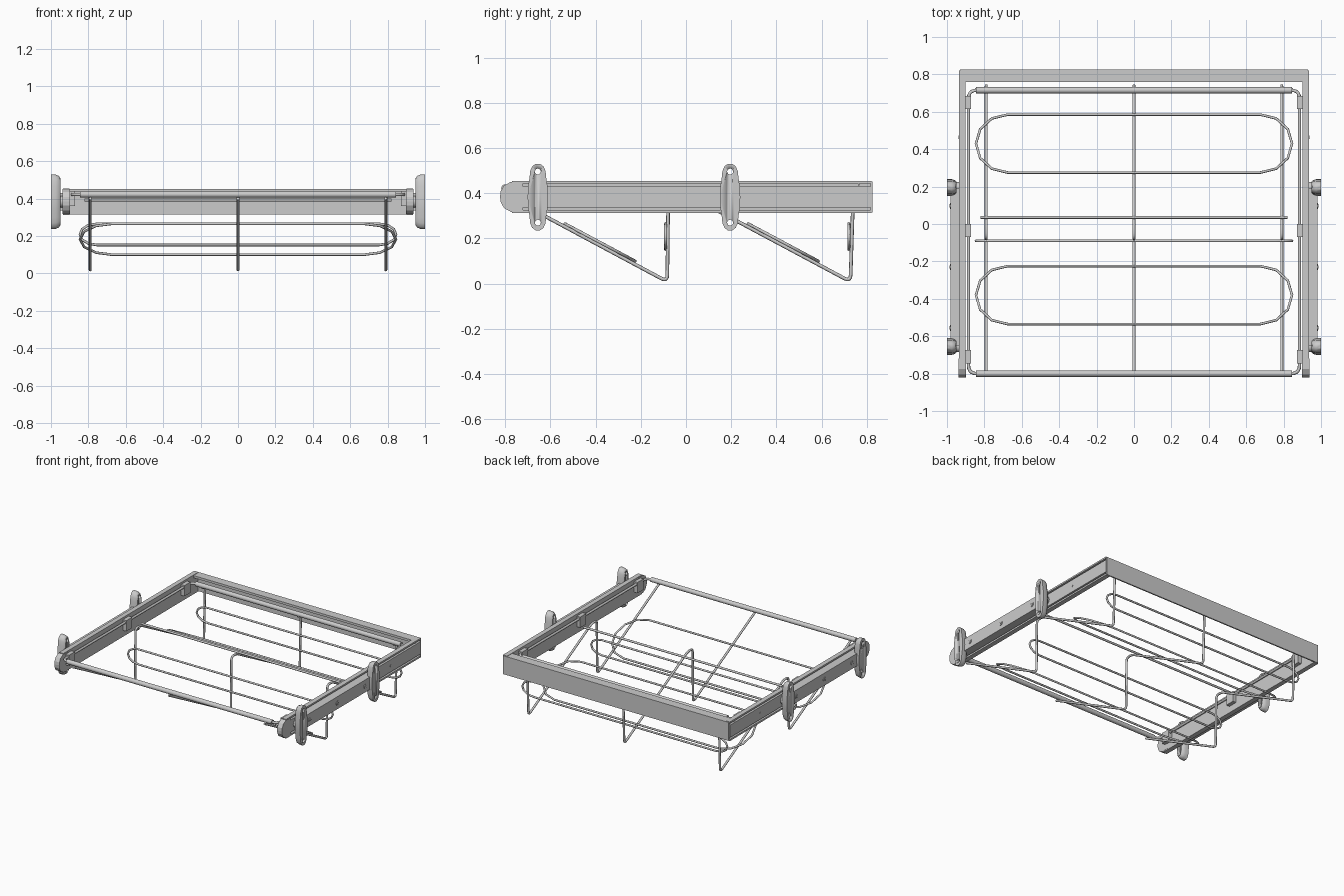
import bpy, bmesh, math
from mathutils import Vector

if "Cube" in bpy.data.objects:
    bpy.data.objects.remove(bpy.data.objects["Cube"])


def finish(name, bm, smooth=False):
    bmesh.ops.recalc_face_normals(bm, faces=bm.faces)
    me = bpy.data.meshes.new(name)
    bm.to_mesh(me)
    bm.free()
    ob = bpy.data.objects.new(name, me)
    bpy.context.collection.objects.link(ob)
    if smooth:
        for o in bpy.context.selected_objects:
            o.select_set(False)
        ob.select_set(True)
        bpy.context.view_layer.objects.active = ob
        bpy.ops.object.shade_smooth_by_angle(angle=math.radians(35))
    return ob


def loft(name, rings, smooth=False):
    """Closed rings of equal length joined into a capped solid."""
    bm = bmesh.new()
    vs = [[bm.verts.new(p) for p in r] for r in rings]
    n = len(vs[0])
    for a, b in zip(vs, vs[1:]):
        for i in range(n):
            bm.faces.new((a[i], a[(i + 1) % n], b[(i + 1) % n], b[i]))
    bm.faces.new(vs[0][::-1])
    bm.faces.new(vs[-1])
    return finish(name, bm, smooth)


def box(name, x0, x1, y0, y1, z0, z1):
    ring = lambda y: [(x0, y, z0), (x1, y, z0), (x1, y, z1), (x0, y, z1)]
    return loft(name, [ring(y0), ring(y1)])


def cyl_x(name, x0, x1, y, z, r, n=16):
    ring = lambda x: [(x, y + r * math.cos(2 * math.pi * i / n), z + r * math.sin(2 * math.pi * i / n))
                      for i in range(n)]
    return loft(name, [ring(x0), ring(x1)], True)


def fillet(pts, r, steps=5, closed=False):
    pts = [Vector(p) for p in pts]
    out, n = [], len(pts)
    for i, p in enumerate(pts):
        if not closed and i in (0, n - 1):
            out.append(p)
            continue
        a, b = pts[i - 1] - p, pts[(i + 1) % n] - p
        p0 = p + a.normalized() * min(r, a.length * .45)
        p1 = p + b.normalized() * min(r, b.length * .45)
        for k in range(steps + 1):
            t = k / steps
            out.append(p0 * (1 - t) ** 2 + p * 2 * t * (1 - t) + p1 * t * t)
    return out


def wire(name, pts, r=.008, closed=False):
    cu = bpy.data.curves.new(name, 'CURVE')
    cu.dimensions = '3D'
    cu.bevel_depth = r
    cu.bevel_resolution = 2
    cu.use_fill_caps = True
    sp = cu.splines.new('POLY')
    sp.points.add(len(pts) - 1)
    for q, p in zip(sp.points, pts):
        q.co = (*p, 1)
    sp.use_cyclic_u = closed
    ob = bpy.data.objects.new(name, cu)
    bpy.context.collection.objects.link(ob)
    return ob


def shoe_loop(name, lo, hi, half_len, end):
    """Long loop with rounded ends; lo and hi are its (y, z) edges."""
    mid = [(a + b) / 2 for a, b in zip(lo, hi)]
    half = [(b - a) / 2 for a, b in zip(lo, hi)]
    pts = []
    for side in (1, -1):
        for i in range(7):
            t = -math.pi / 2 + math.pi * i / 6
            s = math.sin(t) * side
            pts.append((side * (half_len - end + end * math.cos(t)),
                        mid[0] + half[0] * s, mid[1] + half[1] * s))
    wire(name, pts, .007, True)


# Sliding side rails with grooved outer faces
rail = [(.900, .312), (.935, .312), (.935, .325), (.915, .325), (.915, .337), (.935, .337),
        (.935, .430), (.915, .430), (.915, .443), (.935, .443), (.935, .455), (.900, .455)]
for s, side in ((1, "right"), (-1, "left")):
    loft(side + "_rail", [[(s * x, y, z) for x, z in rail] for y in (-.77, .82)])

    # Rounded front end cap of the rail
    cap = [(-.72, .318), (-.775, .318), (-.805, .335), (-.82, .362), (-.822, .385),
           (-.82, .408), (-.805, .434), (-.775, .450), (-.72, .450)]
    loft(side + "_rail_end_cap", [[(s * x, y, z) for y, z in cap] for x in (.898, .938)])

    # Fixed mounting bar between the pads
    box(side + "_mounting_bar", *sorted((s * .934, s * .98)), -.65, .19, .337, .43)

    # Screw heads
    for i, y in enumerate((-.555, -.23, .097)):
        cyl_x(f"{side}_screw_{i}", s * .975, s * .984, y, .383, .016)
        cyl_x(f"{side}_screw_core_{i}", s * .98, s * .987, y, .383, .009)
    cyl_x(side + "_rear_screw", s * .93, s * .938, .463, .383, .009)

    # Domed wall pads with two screw holes
    for yc, place in ((-.655, "front"), (.195, "rear")):
        half = [(.045, 0), (.044, .04), (.037, .085), (.034, .115), (.025, .136), (.01, .147)]
        q = half + [(-a, b) for a, b in half[::-1]]
        outline = q + [(-a, -b) for a, b in q[1:-1]]
        rings = [[(s * x, yc + a * k, .383 + b * m) for a, b in outline]
                 for x, k, m in ((1, 1, 1), (.975, 1, .985), (.958, .88, .94), (.948, .65, .84))]
        pad = loft(f"{side}_{place}_wall_pad", rings, True)
        for dz in (-.113, .113):
            cut = cyl_x("hole_cutter", s * .9, s * 1.1, yc, .383 + dz, .013)
            cut.hide_render = True
            cut.hide_viewport = False
            cut.display_type = 'WIRE'
            mod = pad.modifiers.new("hole", 'BOOLEAN')
            mod.object = cut
            mod.solver = 'EXACT'
        cyl_x(f"{side}_{place}_pad_spacer", s * .932, s * .955, yc, .383, .03)

    # Clips holding the wire frame to the rail
    for i, y in enumerate((-.71, -.035, .65)):
        box(f"{side}_frame_clip_{i}", *sorted((s * .872, s * .902)), y - .035, y + .035, .36, .44)

# Rear cross panel: folded sheet with top flange
panel = [(.825, .315), (.825, .452), (.76, .452), (.76, .435), (.768, .435), (.768, .444),
         (.815, .444), (.815, .315)]
loft("rear_cross_panel", [[(x, y, z) for y, z in panel] for x in (-.93, .93)])

# Wire frame with thicker front and rear tubes
FZ = .422
wire("wire_frame", fillet([(-.885, -.8, FZ), (.885, -.8, FZ), (.885, .715, FZ), (-.885, .715, FZ)],
                          .045, closed=True), .009, True)
for name, y in (("front_tube", -.8), ("rear_tube", .715)):
    cyl_x(name, -.845, .845, y, FZ, .017)
wire("middle_cross_wire", [(-.82, .035, .392), (.82, .035, .392)])

# Zigzag support wires
zig = [(-.815, .40), (-.785, .385), (-.083, .005), (-.078, .408), (-.02, .408),
       (.727, .005), (.74, .408), (.705, .408)]
zig = [(y, max(z, .009)) for y, z in zig]
for x, name in ((-.79, "left"), (0, "middle"), (.79, "right")):
    wire(name + "_zigzag_wire", fillet([(x, y, z) for y, z in zig], .03), .008)

# Shoe loops: one sloped and one upright for each row
for name, dy in (("front", 0), ("rear", .81)):
    shoe_loop(name + "_sloped_loop", (-.535 + dy, .265), (-.225 + dy, .10), .845, .17)
    shoe_loop(name + "_upright_loop", (-.09 + dy, .152), (-.09 + dy, .265), .845, .09)

# Turn wires into meshes
bpy.ops.object.select_all(action='DESELECT')
curves = [o for o in bpy.context.scene.objects if o.type == 'CURVE']
for o in curves:
    o.select_set(True)
bpy.context.view_layer.objects.active = curves[0]
bpy.ops.object.convert(target='MESH')
